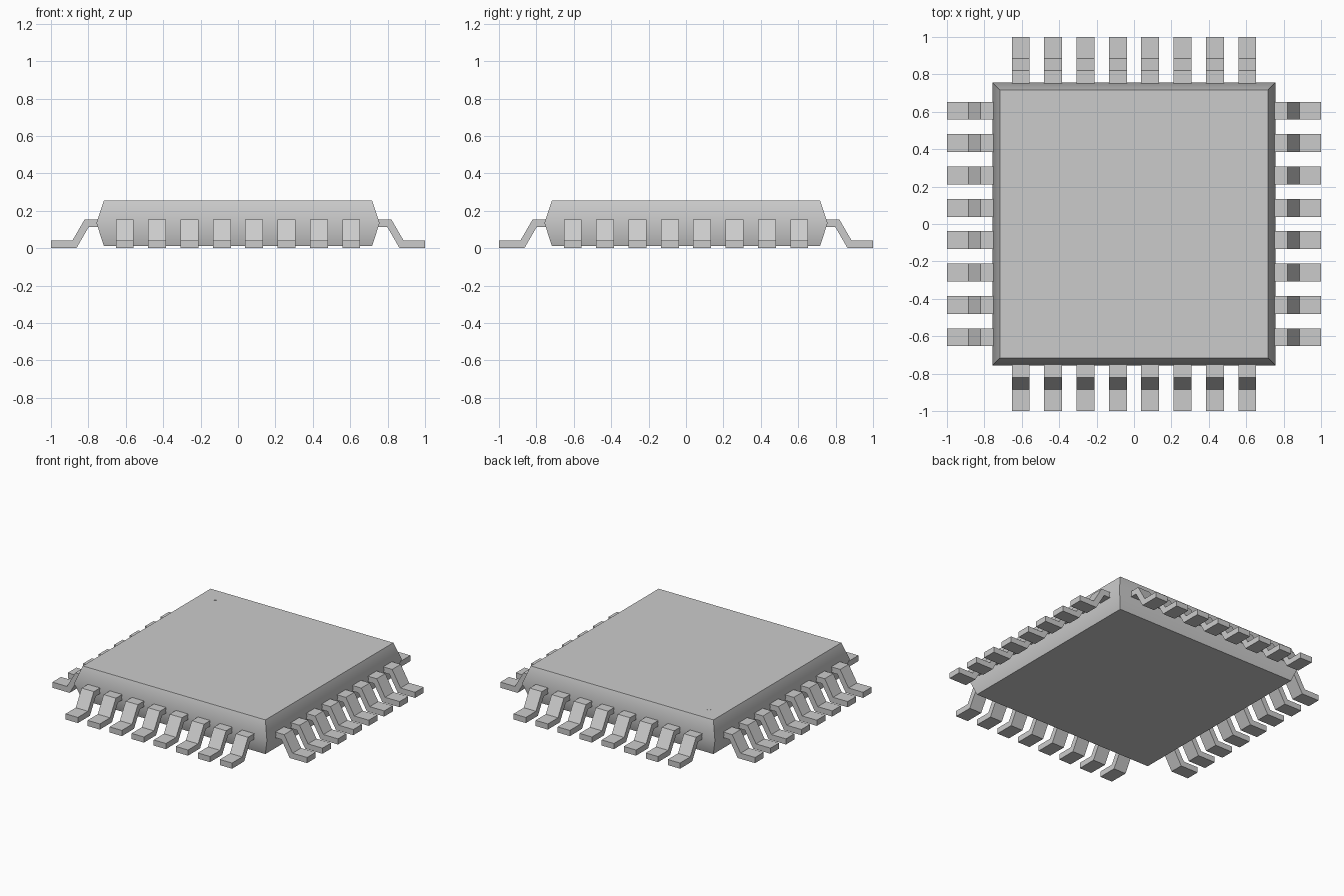
import bpy, bmesh, math
from mathutils import Matrix

cube = bpy.data.objects.get("Cube")
if cube:
    bpy.data.objects.remove(cube, do_unlink=True)

# Single flat grey
grey = bpy.data.materials.new("light_grey")
grey.use_nodes = True
colour = (0.6, 0.6, 0.6, 1)
grey.diffuse_color = colour
grey.node_tree.nodes["Principled BSDF"].inputs["Base Color"].default_value = colour


def finish(name, bm, smooth=None):
    bmesh.ops.recalc_face_normals(bm, faces=bm.faces)
    mesh = bpy.data.meshes.new(name)
    bm.to_mesh(mesh)
    bm.free()
    mesh.materials.append(grey)
    obj = bpy.data.objects.new(name, mesh)
    bpy.context.collection.objects.link(obj)
    if smooth:
        bpy.ops.object.select_all(action="DESELECT")
        obj.select_set(True)
        bpy.context.view_layer.objects.active = obj
        bpy.ops.object.shade_smooth_by_angle(angle=math.radians(smooth))
    return obj


# Package body: three stacked squares, widest at the middle
bm = bmesh.new()
rings = [[bm.verts.new((sx * h, sy * h, z))
          for sx, sy in ((-1, -1), (1, -1), (1, 1), (-1, 1))]
         for h, z in ((0.717, 0.013), (0.757, 0.134), (0.717, 0.255))]
bm.faces.new(rings[0])
bm.faces.new(rings[-1])
for low, high in zip(rings, rings[1:]):
    for i in range(4):
        j = (i + 1) % 4
        bm.faces.new((low[i], low[j], high[j], high[i]))
finish("package_body", bm, smooth=40)

# Corner dot marking the first pin
bm = bmesh.new()
bmesh.ops.create_cone(bm, cap_ends=True, segments=16, radius1=0.015, radius2=0.015,
                      depth=0.002, matrix=Matrix.Translation((-0.6, 0.6, 0.255)))
finish("corner_dot", bm)

# Bent pin: side profile extruded across its width
PROFILE = [(0.74, 0.154), (0.82, 0.154), (0.886, 0.04), (1.0, 0.04),
           (1.0, 0), (0.864, 0), (0.798, 0.114), (0.74, 0.114)]
WIDTH, PITCH, COUNT = 0.096, 0.173, 8


def add_pin(bm, offset, turn):
    verts = [bm.verts.new((x, offset - WIDTH / 2, z)) for x, z in PROFILE]
    face = bm.faces.new(verts)
    ext = bmesh.ops.extrude_face_region(bm, geom=[face])["geom"]
    new = [v for v in ext if isinstance(v, bmesh.types.BMVert)]
    bmesh.ops.translate(bm, vec=(0, WIDTH, 0), verts=new)
    bmesh.ops.rotate(bm, verts=verts + new, cent=(0, 0, 0),
                     matrix=Matrix.Rotation(turn, 3, "Z"))


# One row of pins on each side
for k, side in enumerate(("left", "back", "right", "front")):
    bm = bmesh.new()
    for i in range(COUNT):
        add_pin(bm, (i - (COUNT - 1) / 2) * PITCH, k * math.pi / 2)
    finish(side + "_pins", bm)
